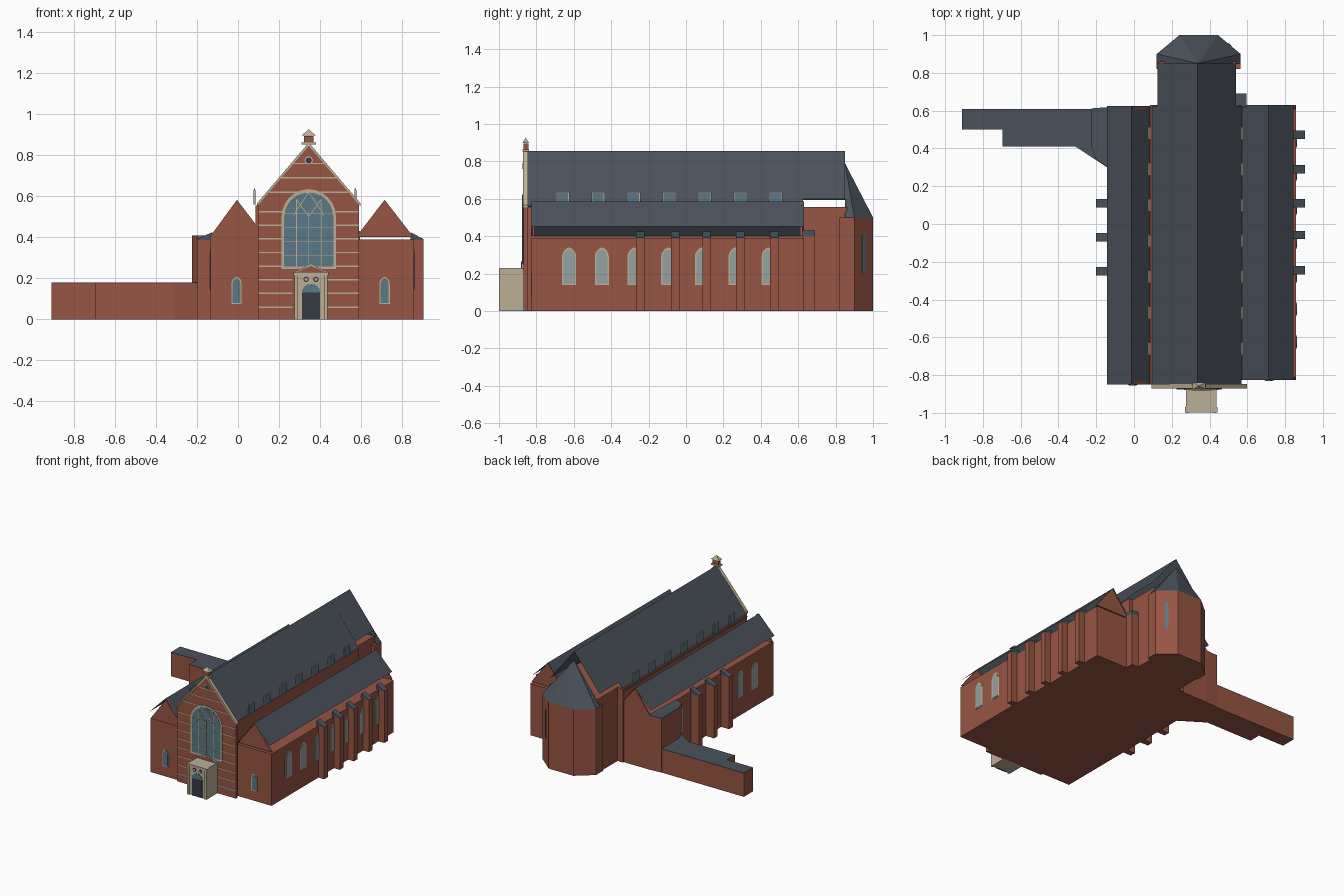
import bpy, bmesh, math

if "Cube" in bpy.data.objects:
    bpy.data.objects.remove(bpy.data.objects["Cube"])

def mat(name, c):
    m = bpy.data.materials.new(name)
    m.diffuse_color = (*c, 1)
    m.use_nodes = True
    m.node_tree.nodes["Principled BSDF"].inputs["Base Color"].default_value = m.diffuse_color
    return m

BRICK = mat("brick", (0.31, 0.09, 0.058))
SLATE = mat("slate", (0.07, 0.085, 0.108))
STONE = mat("stone", (0.50, 0.43, 0.30))
GLASS = mat("glass", (0.10, 0.19, 0.24))
PALE = mat("pale_glass", (0.30, 0.36, 0.36))
DARK = mat("dark", (0.035, 0.042, 0.055))

def place(axis, p, d):
    return {'x': (d, p[0], p[1]), 'y': (p[0], d, p[1]), 'z': (p[0], p[1], d)}[axis]

def finish(name, bm, m):
    bmesh.ops.recalc_face_normals(bm, faces=bm.faces)
    me = bpy.data.meshes.new(name)
    bm.to_mesh(me)
    bm.free()
    me.materials.append(m)
    ob = bpy.data.objects.new(name, me)
    bpy.context.collection.objects.link(ob)
    return ob

def prism(name, pts, axis, a, b, m):
    bm = bmesh.new()
    lo = [bm.verts.new(place(axis, p, a)) for p in pts]
    hi = [bm.verts.new(place(axis, p, b)) for p in pts]
    n = len(pts)
    bm.faces.new(lo)
    bm.faces.new(hi)
    for i in range(n):
        bm.faces.new((lo[i], lo[(i + 1) % n], hi[(i + 1) % n], hi[i]))
    return finish(name, bm, m)

def box(name, x0, x1, y0, y1, z0, z1, m):
    return prism(name, [(x0, y0), (x1, y0), (x1, y1), (x0, y1)], 'z', z0, z1, m)

def sheet(name, faces, m):
    bm = bmesh.new()
    for f in faces:
        bm.faces.new([bm.verts.new(v) for v in f])
    bmesh.ops.remove_doubles(bm, verts=bm.verts, dist=1e-5)
    return finish(name, bm, m)

def roof(name, left, ridge, right, y0, y1, m=SLATE):
    # open two-slope roof shell along y
    sheet(name, [[(p[0], y0, p[1]), (q[0], y0, q[1]), (q[0], y1, q[1]), (p[0], y1, p[1])]
                 for p, q in ((left, ridge), (ridge, right))], m)

def arch(c, w, z0, spring, apex, n=6):
    h, r = apex - spring, w / 2
    R = (h * h + r * r) / w
    a = math.asin(min(1, h / R))
    side = [(r - R + R * math.cos(a * i / n), spring + R * math.sin(a * i / n)) for i in range(n + 1)]
    return ([(c - r, z0), (c + r, z0)] + [(c + x, z) for x, z in side]
            + [(c - x, z) for x, z in side[-2::-1]])[0:2 * n + 3]

def window(name, c, w, z0, spring, apex, axis, d, out, m, f=0.008):
    prism(name + "_frame", arch(c, w, z0, spring, apex), axis, d - out * 0.01, d + out * 0.003, STONE)
    prism(name + "_glass", arch(c, w - 2 * f, z0 + f, spring, apex - f * 1.3), axis,
          d - out * 0.01, d + out * 0.005, m)

def disc(name, x, z, r, y0, y1, m, n=8):
    prism(name, [(x + r * math.cos(2 * math.pi * i / n), z + r * math.sin(2 * math.pi * i / n))
                 for i in range(n)], 'y', y0, y1, m)

# Nave, chancel and roofs
box("nave_walls", 0.085, 0.57, -0.85, 0.63, 0, 0.555, BRICK)
box("chancel_walls", 0.13, 0.54, 0.63, 0.86, 0, 0.555, BRICK)
box("stair_block", 0.45, 0.595, 0.62, 0.69, 0, 0.40, BRICK)
box("stair_block_cap", 0.45, 0.595, 0.62, 0.69, 0.40, 0.43, SLATE)
roof("nave_roof", (0.08, 0.535), (0.337, 0.855), (0.57, 0.56), -0.85, 0.625)
roof("chancel_roof", (0.125, 0.592), (0.337, 0.855), (0.54, 0.60), 0.625, 0.85)

# Apse with faceted roof
AP = [(0.12, 0.82), (0.12, 0.9), (0.24, 1.0), (0.445, 1.0), (0.565, 0.9), (0.565, 0.82)]
prism("apse_walls", AP, 'z', 0, 0.5, BRICK)
AP[0], AP[5] = (0.12, 0.85), (0.565, 0.85)
tip = (0.337, 0.85, 0.79)
sheet("apse_roof", [[(*p, 0.5), (*q, 0.5), tip] for p, q in zip(AP, AP[1:] + AP[:1])], SLATE)
nx, ny = 0.1 / 0.1562, 0.12 / 0.1562
sx, sy = 0.505 + nx * 0.003, 0.95 + ny * 0.003
prism("apse_slit", [(sx - ny * 0.012, sy + nx * 0.012), (sx + ny * 0.012, sy - nx * 0.012),
                    (sx + ny * 0.012 - nx * 0.01, sy - nx * 0.012 - ny * 0.01),
                    (sx - ny * 0.012 - nx * 0.01, sy + nx * 0.012 - ny * 0.01)], 'z', 0.2, 0.41, GLASS)

# Aisles: flat-topped walls, floating roof shells, brick gables
box("aisle_right_walls", 0.57, 0.857, -0.825, 0.63, 0, 0.39, BRICK)
box("aisle_left_walls", -0.133, 0.10, -0.85, 0.62, 0, 0.405, BRICK)
roof("aisle_right_roof", (0.572, 0.40), (0.712, 0.585), (0.845, 0.452), -0.825, 0.63)
roof("aisle_left_roof", (-0.143, 0.452), (-0.013, 0.585), (0.083, 0.47), -0.85, 0.625)
for y, tag in ((-0.822, "front"), (0.61, "back")):
    prism("aisle_right_gable_" + tag, [(0.59, 0.402), (0.855, 0.402), (0.715, 0.583), (0.59, 0.42)],
          'y', y, y + 0.012, BRICK)
    prism("aisle_left_gable_" + tag, [(-0.135, 0.405), (0.085, 0.405), (0.085, 0.465), (-0.005, 0.583)],
          'y', y - (0.025 if y < 0 else 0), y - (0.012 if y < 0 else -0.01), BRICK)

# Aisle windows and buttresses
for i, y in enumerate((-0.625, -0.45, -0.275, -0.095, 0.085, 0.265, 0.44)):
    window(f"aisle_right_window_{i}", y, 0.075, 0.14, 0.29, 0.34, 'x', 0.857, 1, PALE)
    if y < 0.3:
        window(f"aisle_left_window_{i}", y, 0.075, 0.14, 0.29, 0.34, 'x', -0.133, -1, PALE)
    # clerestory panels standing above the nave eaves
    cy = -0.66 + 0.19 * i
    for x, s, tag in ((0.572, 1, "right"), (0.08, -1, "left")):
        if i < 7 and cy < 0.6:
            box(f"clerestory_frame_{tag}_{i}", x - 0.003, x + 0.003, cy - 0.036, cy + 0.036, 0.56, 0.637, STONE)
            box(f"clerestory_glass_{tag}_{i}", x - 0.005, x + 0.005, cy - 0.03, cy + 0.03, 0.56, 0.63, GLASS)

def buttress(name, x0, x1, y):
    box(name, x0, x1, y - 0.022, y + 0.022, 0, 0.388, BRICK)
    box(name + "_cap", x0, x1, y - 0.022, y + 0.022, 0.388, 0.392, SLATE)
    # slate weathering where the pier meets the roof
    inner, outer = (x0, x1) if x1 > 0 else (x1, x0)
    prism(name + "_weathering", [(inner, 0.392), (outer, 0.392), (inner, 0.425)],
          'y', y - 0.022, y + 0.022, SLATE)

for i, y in enumerate((-0.245, -0.058, 0.11, 0.29, 0.472)):
    buttress(f"buttress_right_{i}", 0.84, 0.905, y)
for i, y in enumerate((-0.25, -0.07, 0.11)):
    buttress(f"buttress_left_{i}", -0.2, -0.125, y)

# Low side wing and taller link block
WING = [(-0.91, 0.5), (-0.695, 0.5), (-0.695, 0.41), (-0.31, 0.41), (-0.135, 0.295), (-0.12, 0.61), (-0.91, 0.61)]
prism("wing_walls", WING, 'z', 0, 0.176, BRICK)
prism("wing_roof", WING, 'z', 0.176, 0.18, SLATE)
LINK = [(-0.225, 0.41), (-0.2, 0.34), (-0.133, 0.295), (-0.12, 0.62), (-0.225, 0.612)]
prism("link_walls", LINK, 'z', 0, 0.406, BRICK)
prism("link_roof", LINK, 'z', 0.406, 0.41, SLATE)

# West front: gable slab, coping and stone bands
C, F = 0.345, -0.868
prism("front_wall", [(0.10, 0), (0.59, 0), (0.59, 0.56), (C, 0.85), (0.10, 0.56)], 'y', F, -0.848, BRICK)
for s, tag in ((-1, "left"), (1, "right")):
    prism("front_coping_" + tag, [(C + s * 0.252, 0.552), (C + s * 0.252, 0.566), (C, 0.862), (C, 0.846)],
          'y', F - 0.004, -0.846, STONE)
for i in range(11):
    z = 0.06 + 0.0665 * i if i < 8 else 0.62 + 0.07 * (i - 8)
    half = 0.245 if z < 0.56 else 0.245 * (0.85 - z) / 0.29
    gap = 0.08 if z < 0.25 else (0.125 if z < 0.54 else 0)
    for s, tag in ((-1, "left"), (1, "right")):
        a, b = sorted((C + s * gap, C + s * half))
        box(f"stone_band_{i}_{tag}", a, b, F - 0.002, F + 0.005, z - 0.0035, z + 0.0035, STONE)

# Great window with tracery
window("great_window", C, 0.265, 0.245, 0.50, 0.635, 'y', F, -1, GLASS, 0.013)
for dx, top in ((-0.06, 0.585), (0, 0.53), (0.06, 0.585)):
    box("mullion", C + dx - 0.002, C + dx + 0.002, F - 0.008, F, 0.255, top, STONE)
for z in (0.31, 0.38, 0.45, 0.515):
    box("transom", 0.225, 0.465, F - 0.007, F, z - 0.0015, z + 0.0015, STONE)
for s in (-1, 1):
    for (a, b) in (((0.06, 0.53), (0, 0.62)), ((0.06, 0.53), (0.075, 0.50)), ((0.0, 0.5), (0.06, 0.585))):
        prism("tracery", [(C + s * a[0], a[1] - 0.003), (C + s * b[0], b[1] - 0.003),
                          (C + s * b[0], b[1] + 0.004), (C + s * a[0], a[1] + 0.004)], 'y', F - 0.008, F, STONE)
disc("gable_oculus_frame", C, 0.775, 0.021, F - 0.003, F, STONE)
disc("gable_oculus_glass", C, 0.775, 0.015, F - 0.005, F, DARK)

# Bellcote on the gable
box("bellcote_base", C - 0.035, C + 0.035, -0.875, -0.84, 0.852, 0.862, STONE)
box("bellcote_shaft", C - 0.024, C + 0.024, -0.87, -0.843, 0.86, 0.895, BRICK)
P = [(C - 0.034, -0.876, 0.897), (C + 0.034, -0.876, 0.897), (C + 0.034, -0.838, 0.897), (C - 0.034, -0.838, 0.897)]
sheet("bellcote_cap", [P] + [[P[i], P[(i + 1) % 4], (C, -0.857, 0.927)] for i in range(4)], STONE)

# Stone porch
box("porch", 0.275, 0.437, -0.992, -0.86, 0, 0.23, STONE)
PC, PF = 0.356, -0.992
prism("porch_gable", [(0.265, 0.228), (0.447, 0.228), (PC, 0.268)], 'y', F - 0.012, F, STONE)
prism("porch_gable_brick", [(0.285, 0.23), (0.427, 0.23), (PC, 0.261)], 'y', F - 0.014, F, BRICK)
for x in (0.283, 0.429):
    box("porch_pilaster", x - 0.008, x + 0.008, -1.0, PF, 0, 0.225, STONE)
box("porch_cornice", 0.27, 0.442, -0.998, -0.97, 0.215, 0.23, STONE)
prism("porch_fanlight", arch(PC, 0.09, 0.125, 0.13, 0.172), 'y', PF - 0.003, PF + 0.01, GLASS)
box("porch_door", PC - 0.043, PC + 0.043, PF - 0.004, PF + 0.01, 0, 0.13, DARK)
for dx in (-0.024, 0.024):
    disc("porch_roundel", PC + dx, 0.195, 0.014, PF - 0.003, PF + 0.01, DARK)
    disc("porch_roundel_centre", PC + dx, 0.195, 0.008, PF - 0.005, PF + 0.01, STONE)

# Aisle front lancets
window("lancet_left", -0.007, 0.05, 0.075, 0.175, 0.208, 'y', -0.85, -1, GLASS, 0.006)
window("lancet_right", 0.715, 0.05, 0.075, 0.175, 0.208, 'y', -0.825, -1, GLASS, 0.006)
